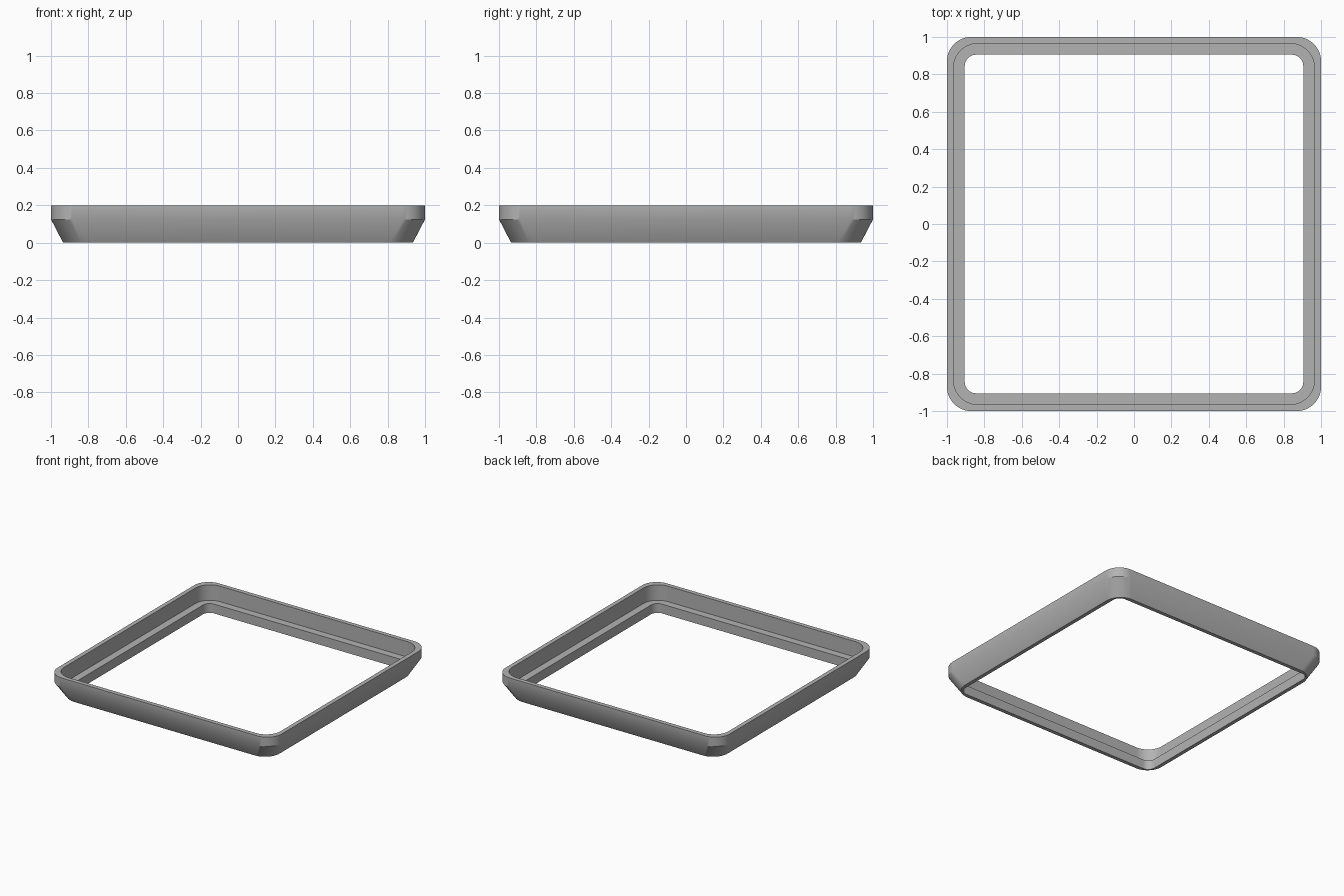
import bpy, bmesh
from math import cos, sin, pi, radians

cube = bpy.data.objects.get("Cube")
if cube:
    bpy.data.objects.remove(cube)

CORNER_STEPS = 12


def rounded_square(half, radius, z):
    """Points around a square with rounded corners."""
    points = []
    for corner in range(4):
        start = corner * pi / 2
        sx = 1 if corner in (0, 3) else -1
        sy = 1 if corner in (0, 1) else -1
        for i in range(CORNER_STEPS + 1):
            a = start + i / CORNER_STEPS * pi / 2
            points.append((sx * (half - radius) + radius * cos(a),
                           sy * (half - radius) + radius * sin(a), z))
    return points


# Frame cross-section: half width, corner radius, height
section = [
    (0.935, 0.13, 0.0),     # outer foot
    (1.0, 0.13, 0.125),     # top of the sloped skirt
    (1.0, 0.13, 0.2),       # outer rim
    (0.965, 0.13, 0.2),     # inner rim
    (0.965, 0.13, 0.075),   # back of the ledge
    (0.905, 0.06, 0.075),   # lip of the ledge
    (0.905, 0.06, 0.0),     # inner foot
]

# Sweep the section around the frame as a closed ring
bm = bmesh.new()
loops = [[bm.verts.new(p) for p in rounded_square(*s)] for s in section]
for k, low in enumerate(loops):
    high = loops[(k + 1) % len(loops)]
    for i in range(len(low)):
        j = (i + 1) % len(low)
        bm.faces.new((low[i], low[j], high[j], high[i]))
bmesh.ops.recalc_face_normals(bm, faces=bm.faces)

mesh = bpy.data.meshes.new("square_frame")
bm.to_mesh(mesh)
bm.free()
frame = bpy.data.objects.new("square_frame", mesh)
bpy.context.collection.objects.link(frame)

# Plain grey material
grey = bpy.data.materials.new("mid_grey")
grey.use_nodes = True
colour = (0.45, 0.45, 0.45, 1)
grey.diffuse_color = colour
grey.node_tree.nodes["Principled BSDF"].inputs["Base Color"].default_value = colour
mesh.materials.append(grey)

# Smooth corners, sharp rims
bpy.ops.object.select_all(action='DESELECT')
frame.select_set(True)
bpy.context.view_layer.objects.active = frame
bpy.ops.object.shade_smooth_by_angle(angle=radians(30))
